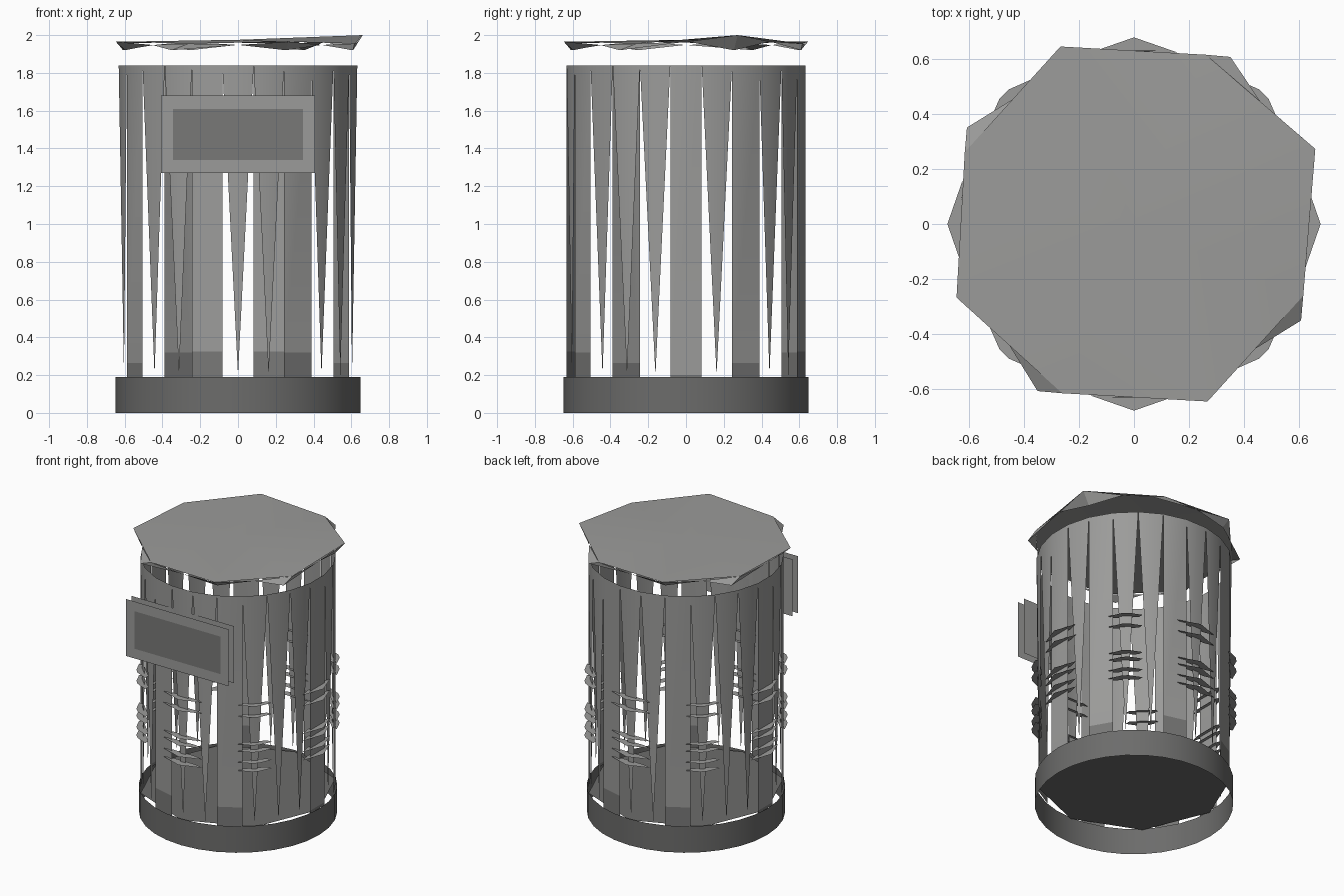
import bpy
from math import cos, sin, radians, pi
from mathutils import Vector

cube = bpy.data.objects.get("Cube")
if cube:
    bpy.data.objects.remove(cube, do_unlink=True)


def material(name, value):
    m = bpy.data.materials.new(name)
    m.use_nodes = True
    col = (value, value, value * 0.98, 1)
    m.diffuse_color = col
    m.node_tree.nodes["Principled BSDF"].inputs["Base Color"].default_value = col
    return m


light = material("light grey metal", 0.33)
mid = material("mid grey metal", 0.19)
dark = material("dark grey metal", 0.15)


def polar(r, deg, z):
    a = radians(deg)
    return Vector((r * cos(a), r * sin(a), z))


class Builder:
    """Collects faces, merging corners that share a position."""

    def __init__(self):
        self.verts, self.faces, self.slots, self.index = [], [], [], {}

    def face(self, points, slot=0):
        ids = []
        for p in points:
            key = tuple(round(c, 4) for c in p)
            if key not in self.index:
                self.index[key] = len(self.verts)
                self.verts.append(key)
            ids.append(self.index[key])
        self.faces.append(ids)
        self.slots.append(slot)

    def finish(self, name, mats, smooth=True):
        mesh = bpy.data.meshes.new(name)
        mesh.from_pydata(self.verts, [], self.faces)
        for m in mats:
            mesh.materials.append(m)
        for poly, slot in zip(mesh.polygons, self.slots):
            poly.material_index = slot
            poly.use_smooth = smooth
        mesh.update()
        obj = bpy.data.objects.new(name, mesh)
        bpy.context.scene.collection.objects.link(obj)
        return obj


# Base band, open above and below
band = Builder()
N = 32
for i in range(N):
    a, b = 360 * i / N, 360 * (i + 1) / N
    band.face([polar(0.648, a, 0), polar(0.648, b, 0),
               polar(0.648, b, 0.19), polar(0.648, a, 0.19)])
band.finish("base_band", [dark])

# Floor plate inside the band
floor = Builder()
floor.face([polar(0.645, 45 * i, 0.18) for i in range(8)])
floor.finish("floor_plate", [dark], False)

# Body: full slats with dark feet, and hanging pointed slats between them
R, TOP, STEP = 0.637, 1.84, 15
feet = {0: 0.2, 2: 0.265, 5: 0.325, 8: 0.32}
slats = Builder()
for k in range(24):
    a, b = STEP * (k - 0.5), STEP * (k + 0.5)
    tops = [polar(R, b % 360, TOP), polar(R, a % 360, TOP)]
    if k % 12 in feet:
        h = feet[k % 12]
        cut = [polar(R, a % 360, h), polar(R, b % 360, h)]
        slats.face(cut + tops)
        slats.face([polar(R, a, 0.18), polar(R, b, 0.18), cut[1], cut[0]], 1)
    else:
        slats.face([polar(0.625, STEP * k, 0.2)] + tops)
slats.finish("body_slats", [light, mid])

# Paper-thin hoop fragments around the body
hoops = Builder()
for low, high in ((0.59, 0.65), (0.73, 0.78), (0.98, 1.06)):
    for z in (low, high):
        for k in range(8):
            c = 45 * k
            inner = [polar(0.615, c + d, z) for d in (8, -8)]
            if k % 2:
                outer = [polar(0.645, c - 10, z), polar(0.67, c - 2, z),
                         polar(0.67, c + 2, z), polar(0.645, c + 10, z)]
            else:
                outer = [polar(0.645, c - 14, z), polar(0.68, c, z),
                         polar(0.645, c + 14, z)]
            hoops.face(outer + inner)
hoops.finish("hoop_fragments", [light], False)

# Lid: bent octagonal sheet with a ragged folded rim
upper, lower = [], []
for q in range(4):
    z = 2.0 if q == 0 else 1.965
    upper += [polar(0.715 if q == 0 else 0.70, 22.5 + 90 * q, z),
              polar(0.67, 67 + 90 * q, 1.955)]
    lower += [polar(0.65, 23 + 90 * q, 1.92), polar(0.703, 60 + 90 * q, 1.92)]
centre = Vector((0, 0, 1.975))
lid, rim = Builder(), Builder()
for i in range(8):
    u, prev, nxt = upper[i], upper[i - 1], upper[(i + 1) % 8]
    lid.face([centre, u, nxt])
    before, after = (u + prev) / 2, (u + nxt) / 2
    drop = Vector((0, 0, -0.012))
    rim.face([before + drop, lower[i], u])
    rim.face([lower[i], after + drop, u])
lid.finish("lid_top", [light])
rim.finish("lid_rim", [light], False)


# Sign: two parallel sheets, the front one with a darker inset panel
def rect(w, z0, z1, y):
    return [Vector((-w, y, z0)), Vector((w, y, z0)),
            Vector((w, y, z1)), Vector((-w, y, z1))]


sign = Builder()
outer = rect(0.408, 1.27, 1.68, -0.69)
inner = rect(0.343, 1.34, 1.61, -0.69)
for i in range(4):
    j = (i + 1) % 4
    sign.face([outer[i], outer[j], inner[j], inner[i]])
sign.face(inner, 1)
sign.finish("sign_front", [light, mid], False)

back = Builder()
back.face(rect(0.408, 1.27, 1.68, -0.63)[::-1])
back.finish("sign_back", [light], False)
